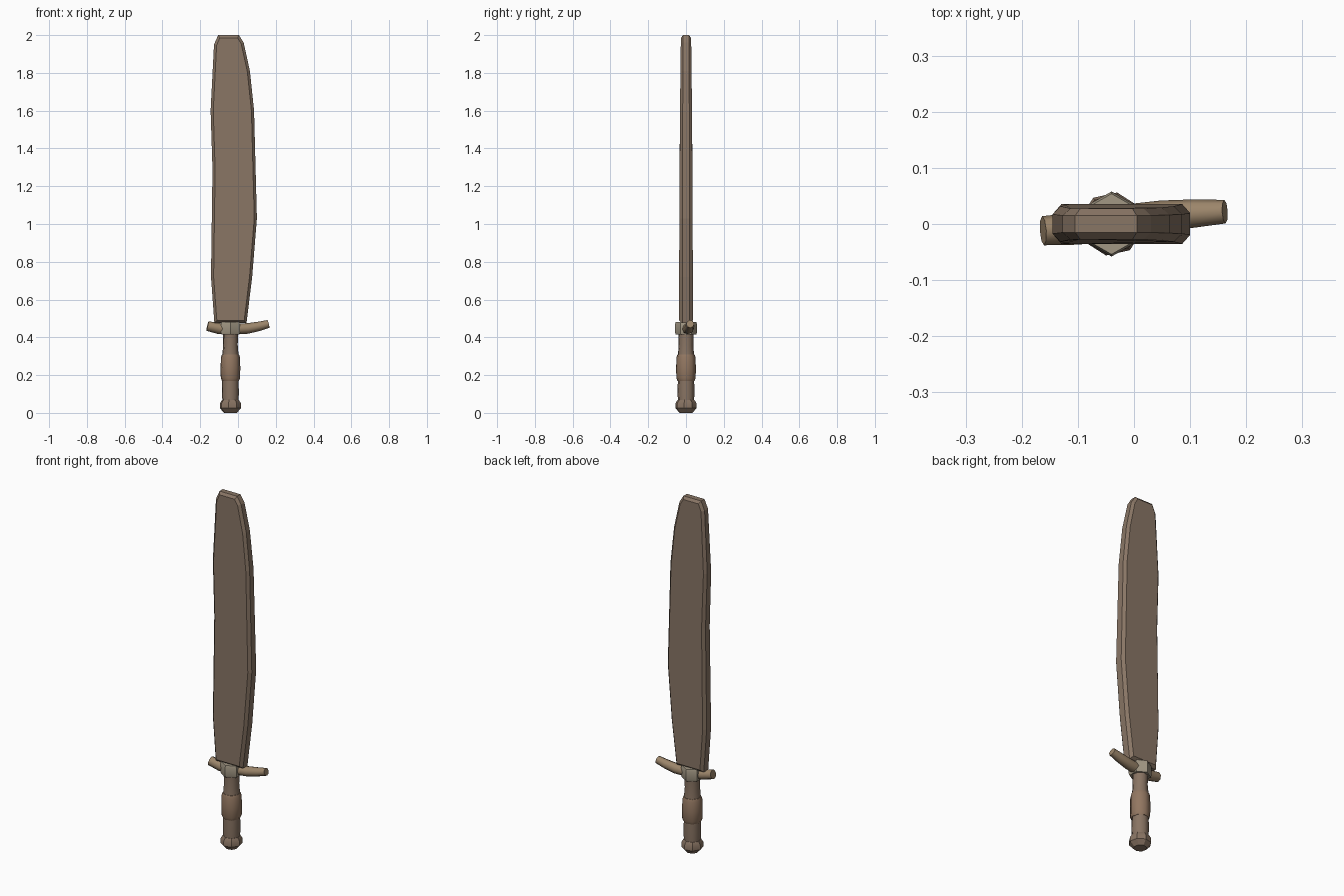
import bpy, bmesh, math
from mathutils import Vector

if "Cube" in bpy.data.objects:
    bpy.data.objects.remove(bpy.data.objects["Cube"])


def material(name, rgb):
    m = bpy.data.materials.new(name)
    m.diffuse_color = (*rgb, 1)
    m.use_nodes = True
    m.node_tree.nodes["Principled BSDF"].inputs["Base Color"].default_value = m.diffuse_color
    return m


STEEL = material("weathered_blade", (0.25, 0.18, 0.13))
GRIP = material("grip_brown", (0.25, 0.175, 0.125))
WRAP = material("wrap_leather", (0.29, 0.185, 0.12))
BONE = material("pale_collar", (0.36, 0.31, 0.23))
HORN = material("guard_tan", (0.33, 0.235, 0.145))


def loft(name, rings, mat, smooth=None):
    """Skin a list of equal-length point rings and cap both ends."""
    bm = bmesh.new()
    vs = [[bm.verts.new(p) for p in ring] for ring in rings]
    n = len(vs[0])
    for a, b in zip(vs, vs[1:]):
        for i in range(n):
            j = (i + 1) % n
            bm.faces.new((a[i], a[j], b[j], b[i]))
    bm.faces.new(vs[0])
    bm.faces.new(vs[-1])
    bmesh.ops.recalc_face_normals(bm, faces=bm.faces)
    me = bpy.data.meshes.new(name)
    bm.to_mesh(me)
    bm.free()
    me.materials.append(mat)
    ob = bpy.data.objects.new(name, me)
    bpy.context.collection.objects.link(ob)
    if smooth:
        bpy.ops.object.select_all(action='DESELECT')
        ob.select_set(True)
        bpy.context.view_layer.objects.active = ob
        bpy.ops.object.shade_smooth_by_angle(angle=math.radians(smooth))
    return ob


def lathe(name, profile, mat, sides=8, turn=35, smooth=46):
    """Turn (radius, z) pairs about the handle axis."""
    angles = [math.radians(turn + 360 * i / sides) for i in range(sides)]
    rings = [[(-0.04 + r * math.cos(a), r * math.sin(a), z) for a in angles]
             for r, z in profile]
    return loft(name, rings, mat, smooth)


# Blade: outline with a chamfered rim, slightly thinner toward the tip
outline = [Vector(p) for p in [
    (0.045, 0.475), (0.075, 0.72), (0.1, 1.03), (0.085, 1.6), (0.063, 1.81),
    (0.03, 1.96), (0.005, 2.0), (-0.105, 2.0), (-0.127, 1.95), (-0.145, 1.6),
    (-0.135, 1.29), (-0.143, 0.72), (-0.125, 0.475)]]


def inset(points, d):
    out = []
    for i, p in enumerate(points):
        e1 = (p - points[i - 1]).normalized()
        e2 = (points[(i + 1) % len(points)] - p).normalized()
        n1, n2 = Vector((-e1.y, e1.x)), Vector((-e2.y, e2.x))
        out.append(p + (n1 + n2) * d / (1 + n1.dot(n2)))
    return out


def half_thickness(z):
    return 0.036 - 0.009 * max(0, (z - 0.7) / 1.3) ** 2


face = inset(outline, 0.014)
loft("blade", [[(p.x, s * half_thickness(p.y), p.y) for p in pts]
               for pts, s in ((face, -1), (outline, -0.55),
                              (outline, 0.55), (face, 1))], STEEL)

# Handle
lathe("pommel", [(0.034, 0), (0.057, 0.025), (0.057, 0.05), (0.046, 0.068)], GRIP, smooth=30)
lathe("lower_grip", [(0.043, 0.05), (0.045, 0.1), (0.044, 0.18)], GRIP)
lathe("grip_wrap", [(0.046, 0.17), (0.052, 0.185), (0.053, 0.24),
                    (0.051, 0.295), (0.046, 0.31)], WRAP)
lathe("upper_grip", [(0.044, 0.3), (0.039, 0.36), (0.041, 0.425)], GRIP)

# Collar where guard and blade meet
lathe("guard_collar", [(0.054, 0.414), (0.058, 0.425), (0.058, 0.47), (0.054, 0.481)],
      BONE, sides=6, turn=30, smooth=30)

# Crossguard: a bent, uneven horn
path = [((-0.162, -0.012, 0.460), 0.026), ((-0.10, -0.008, 0.446), 0.029),
        ((-0.04, 0.003, 0.443), 0.029), ((0.05, 0.014, 0.447), 0.028),
        ((0.11, 0.019, 0.458), 0.025), ((0.162, 0.022, 0.471), 0.021)]
centres = [Vector(c) for c, r in path]
rings = []
for i, (c, r) in enumerate(path):
    t = (centres[min(i + 1, len(path) - 1)] - centres[max(i - 1, 0)]).normalized()
    u = t.cross(Vector((0, 0, 1))).normalized()
    w = u.cross(t)
    rings.append([centres[i] + r * (u * math.cos(a) + w * math.sin(a))
                  for a in (math.tau * k / 8 for k in range(8))])
loft("crossguard", rings, HORN, 50)
